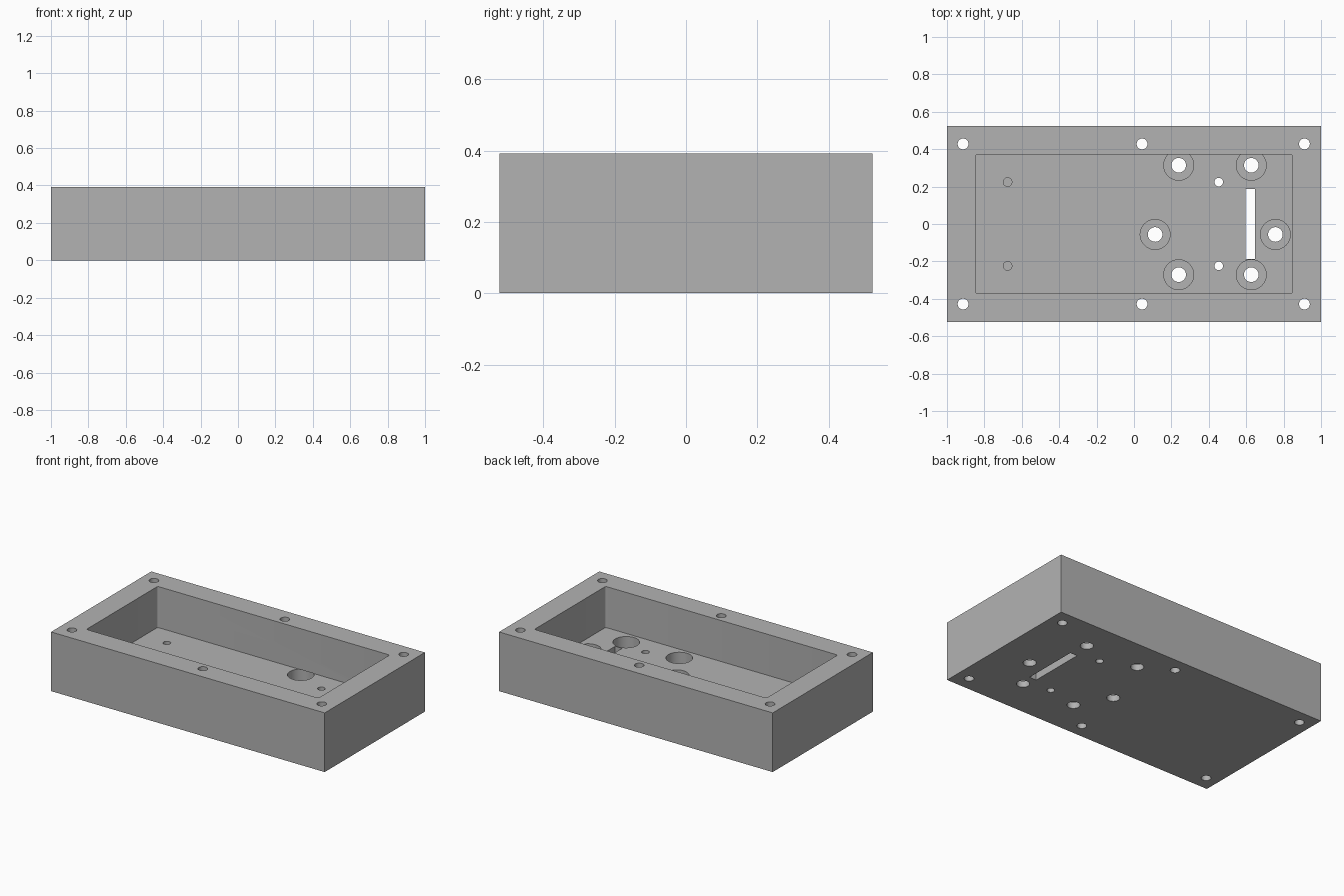
import bpy
import bmesh
from mathutils import Matrix, Vector

default = bpy.data.objects.get("Cube")
if default:
    bpy.data.objects.remove(default, do_unlink=True)

HEIGHT, FLOOR = 0.391, 0.12
SEAT = 0.04          # floor of the counterbores
BELOW, ABOVE = -0.1, 0.6

grey = bpy.data.materials.new("plain grey")
grey.use_nodes = True
colour = (0.45, 0.45, 0.45, 1)
grey.diffuse_color = colour
grey.node_tree.nodes["Principled BSDF"].inputs["Base Color"].default_value = colour


def add_object(name, bm):
    mesh = bpy.data.meshes.new(name)
    bm.to_mesh(mesh)
    bm.free()
    mesh.materials.append(grey)
    obj = bpy.data.objects.new(name, mesh)
    bpy.context.collection.objects.link(obj)
    return obj


def block(name, low, high, corner=0):
    """Box between two corners, with optional rounded upright edges."""
    low, high = Vector(low), Vector(high)
    bm = bmesh.new()
    bmesh.ops.create_cube(bm, size=1, matrix=Matrix.Translation((low + high) / 2)
                          @ Matrix.Diagonal((*(high - low), 1)))
    if corner:
        upright = [e for e in bm.edges
                   if abs(e.verts[0].co.z - e.verts[1].co.z) > 0.01]
        bmesh.ops.bevel(bm, geom=upright, offset=corner, segments=4,
                        profile=0.5, affect='EDGES')
    return add_object(name, bm)


def drill(name, x, y, radius, bottom, top):
    bm = bmesh.new()
    bmesh.ops.create_cone(bm, cap_ends=True, segments=48, radius1=radius,
                          radius2=radius, depth=top - bottom,
                          matrix=Matrix.Translation((x, y, (top + bottom) / 2)))
    return add_object(name, bm)


# Solid body and its cavity
body = block("enclosure_body", (-1, -0.523, 0), (1, 0.523, HEIGHT))
cutters = [block("cavity_cutter", (-0.848, -0.372, FLOOR), (0.848, 0.372, ABOVE), 0.012)]

# Narrow slot through the floor
cutters.append(block("slot_cutter", (0.597, -0.186, BELOW), (0.648, 0.188, 0.2)))

# Screw holes through the rim
for x in (-0.914, 0.043, 0.911):
    for y in (-0.428, 0.428):
        cutters.append(drill("rim_hole_cutter", x, y, 0.029, BELOW, ABOVE))

# Small floor holes: blind at one end, through at the other
for x, bottom in ((-0.676, SEAT), (0.453, BELOW)):
    for y in (-0.224, 0.224):
        cutters.append(drill("small_hole_cutter", x, y, 0.023, bottom, 0.2))

# Counterbored holes in the floor
seats = [(x, y) for x in (0.239, 0.627) for y in (-0.271, 0.314)]
seats += [(0.113, -0.056), (0.756, -0.056)]
for x, y in seats:
    cutters.append(drill("counterbore_cutter", x, y, 0.08, SEAT, FLOOR + 0.0005))
    cutters.append(drill("through_hole_cutter", x, y, 0.039, BELOW, 0.2))

# Cut everything, then keep only the finished body
for cutter in cutters:
    cutter.hide_render = True
    mod = body.modifiers.new(cutter.name, 'BOOLEAN')
    mod.operation, mod.solver, mod.object = 'DIFFERENCE', 'EXACT', cutter
bpy.ops.object.select_all(action='DESELECT')
body.select_set(True)
bpy.context.view_layer.objects.active = body
for mod in list(body.modifiers):
    bpy.ops.object.modifier_apply(modifier=mod.name)
for cutter in cutters:
    bpy.data.objects.remove(cutter, do_unlink=True)
bpy.ops.object.shade_smooth_by_angle()
